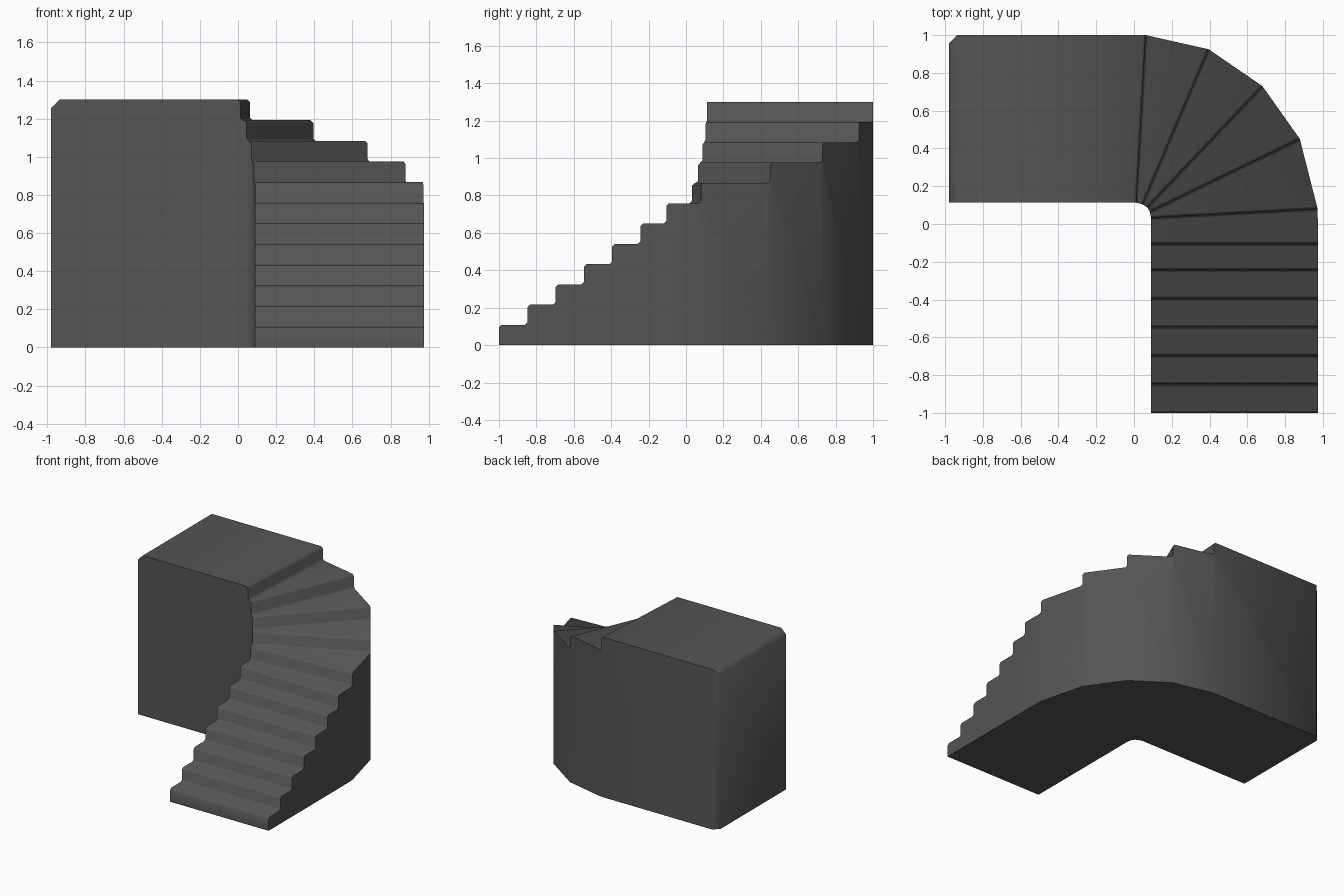
import bpy, bmesh

if "Cube" in bpy.data.objects:
    bpy.data.objects.remove(bpy.data.objects["Cube"])

RISE = 1.3 / 12

# Plan lines (inner point, outer point) of every riser: straight flight, then winders, then far end
lines = [((0.09, y), (0.975, y)) for y in (-1, -0.848, -0.697, -0.546, -0.395, -0.243, -0.105)]
lines += [((0.09, 0.033), (0.972, 0.08)),
          ((0.084, 0.065), (0.878, 0.45)),
          ((0.07, 0.088), (0.68, 0.73)),
          ((0.045, 0.104), (0.395, 0.925)),
          ((0.012, 0.113), (0.062, 1.0)),
          ((-0.98, 0.113), (-0.98, 1.0))]
last = len(lines) - 1

bm = bmesh.new()


def column(p, i):
    """Vertices at floor, foot of riser and top of riser."""
    zs = [0, i * RISE, (i + 1) * RISE]
    if i == 0:
        zs = [0, RISE]
    if i == last:
        zs = [0, last * RISE]
    v = [bm.verts.new((p[0], p[1], z)) for z in zs]
    return {"floor": v[0], "low": v[0] if i == 0 else v[1], "high": v[-1]}


inner = [column(a, i) for i, (a, b) in enumerate(lines)]
outer = [column(b, i) for i, (a, b) in enumerate(lines)]


def wall(side, i):
    a, b = side[i], side[i + 1]
    loop = [a["floor"], b["floor"], b["low"], a["high"]]
    if i > 0:
        loop.append(a["low"])
    bm.faces.new(loop)


for i in range(last):
    a, b, c, d = inner[i], outer[i], inner[i + 1], outer[i + 1]
    bm.faces.new((a["low"], b["low"], b["high"], a["high"]))        # riser
    bm.faces.new((a["high"], b["high"], d["low"], c["low"]))        # tread
    bm.faces.new((a["floor"], c["floor"], d["floor"], b["floor"]))  # underside
    wall(inner, i)
    wall(outer, i)
e, f = inner[last], outer[last]
bm.faces.new((e["floor"], e["low"], f["low"], f["floor"]))          # far end
bmesh.ops.recalc_face_normals(bm, faces=bm.faces)

# Soften nosings and riser feet
edges = []
for i in range(last):
    edges.append(bm.edges.get((inner[i]["high"], outer[i]["high"])))
    if i:
        edges.append(bm.edges.get((inner[i]["low"], outer[i]["low"])))
# Wider chamfer on the far end of the landing
end_edges = [bm.edges.get((e["low"], f["low"])), bm.edges.get((f["floor"], f["low"]))]
bmesh.ops.bevel(bm, geom=end_edges, offset=0.045, offset_type='OFFSET', segments=1,
                profile=0.5, affect='EDGES', clamp_overlap=False)
edges = [x for x in edges if x.is_valid]
bmesh.ops.bevel(bm, geom=edges, offset=0.014, offset_type='OFFSET', segments=1,
                profile=0.5, affect='EDGES', clamp_overlap=False)
bmesh.ops.recalc_face_normals(bm, faces=bm.faces)

mesh = bpy.data.meshes.new("winding_staircase")
bm.to_mesh(mesh)
bm.free()
stairs = bpy.data.objects.new("winding_staircase", mesh)
bpy.context.collection.objects.link(stairs)

# Single dark stone colour
stone = bpy.data.materials.new("dark_grey_stone")
stone.diffuse_color = (0.09, 0.09, 0.09, 1)
stone.use_nodes = True
stone.node_tree.nodes["Principled BSDF"].inputs["Base Color"].default_value = stone.diffuse_color
mesh.materials.append(stone)

bpy.context.view_layer.objects.active = stairs
stairs.select_set(True)
bpy.ops.object.shade_smooth_by_angle(angle=0.9)
